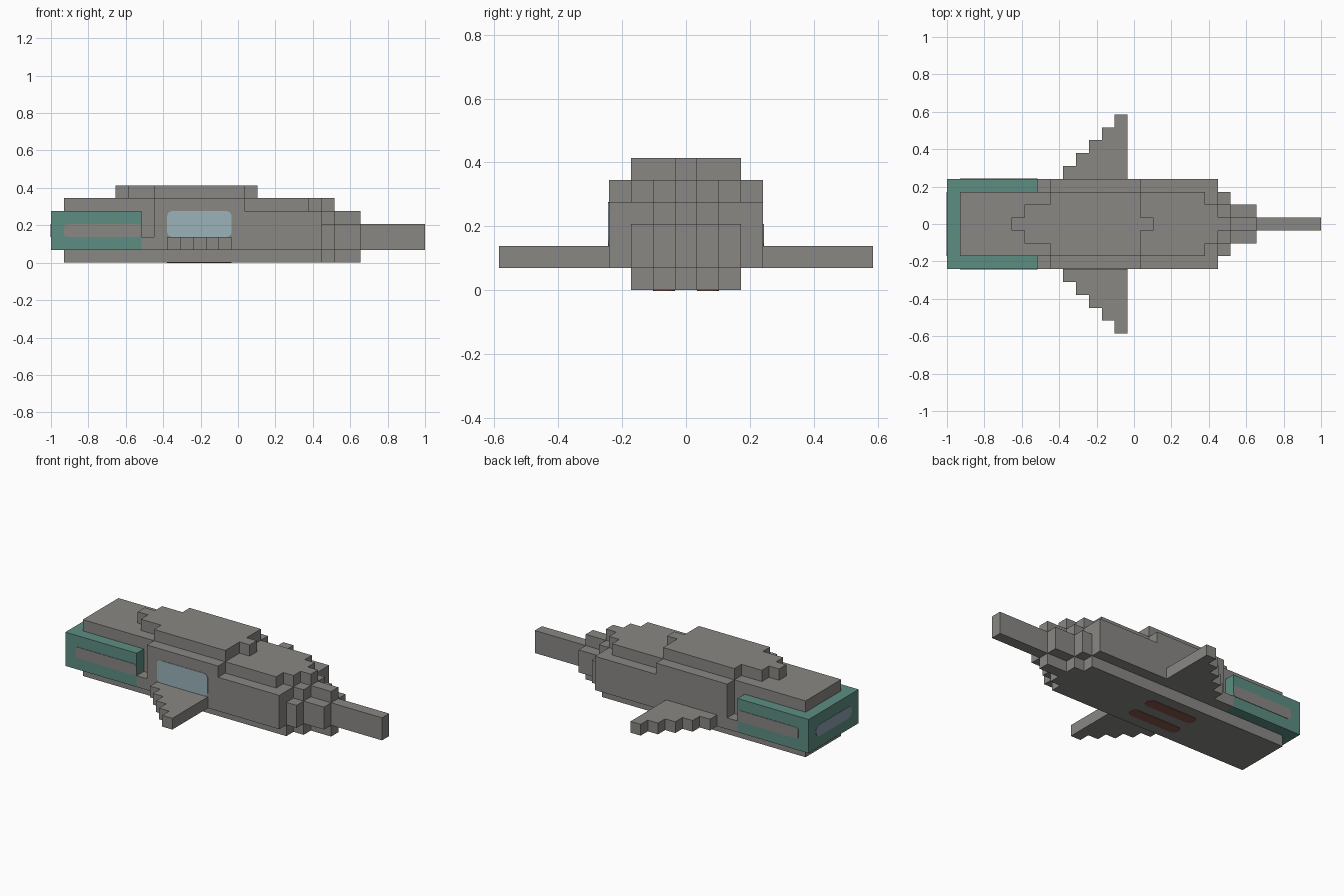
import bpy, bmesh
from math import sin, cos, pi
from mathutils import Vector

U = 2 / 29                      # one block
ORIGIN = Vector((-1, 0, 0))     # tail end of the block grid

if "Cube" in bpy.data.objects:
    bpy.data.objects.remove(bpy.data.objects["Cube"], do_unlink=True)


def material(name, rgb):
    m = bpy.data.materials.new(name)
    m.use_nodes = True
    m.diffuse_color = (*rgb, 1)
    m.node_tree.nodes["Principled BSDF"].inputs["Base Color"].default_value = (*rgb, 1)
    return m


grey = material("hull grey", (0.25, 0.245, 0.23))
green = material("engine green", (0.107, 0.27, 0.223))
glass = material("window blue", (0.32, 0.445, 0.49))
steel = material("exhaust blue grey", (0.26, 0.35, 0.42))
rust = material("vent rust", (0.23, 0.09, 0.065))


def prism(name, points, push, mat):
    """Extrude a flat outline, given in blocks, along a vector."""
    bm = bmesh.new()
    face = bm.faces.new([bm.verts.new(ORIGIN + Vector(p) * U) for p in points])
    out = bmesh.ops.extrude_face_region(bm, geom=[face])
    new = [v for v in out["geom"] if isinstance(v, bmesh.types.BMVert)]
    bmesh.ops.translate(bm, verts=new, vec=Vector(push) * U)
    if len(bm.faces) == len(points) + 1:
        bm.faces.new([v for v in bm.verts if v not in new])
    bmesh.ops.recalc_face_normals(bm, faces=bm.faces)
    mesh = bpy.data.meshes.new(name)
    bm.to_mesh(mesh)
    bm.free()
    mesh.materials.append(mat)
    obj = bpy.data.objects.new(name, mesh)
    bpy.context.collection.objects.link(obj)
    return obj


def layer(name, z0, z1, x, steps, mat=grey):
    """Stepped slab, symmetric in y: steps are (end x, half width)."""
    side = []
    for end, half in steps:
        side += [(x, half), (end, half)]
        x = end
    outline = side + [(a, -b) for a, b in reversed(side)]
    prism(name, [(a, b, z0) for a, b in outline], (0, 0, z1 - z0), mat)


def rounded(a0, a1, b0, b1, r):
    """Rounded rectangle outline in two dimensions."""
    corners = [(a1 - r, b1 - r), (a0 + r, b1 - r), (a0 + r, b0 + r), (a1 - r, b0 + r)]
    return [(a + r * cos(t), b + r * sin(t))
            for i, (a, b) in enumerate(corners)
            for t in [(i + k / 4) * pi / 2 for k in range(5)]]


# Hull layers, bottom to top
layer("keel", 0, 1, 1, [(21, 2.5), (22, 1.5), (24, 0.5)])
nose = [(21, 3.5), (22, 2.5), (24, 1.5), (29, 0.5)]
layer("lower_hull", 1, 2, 7, nose)
layer("middle_hull", 2, 3, 7, [(8, 2.5)] + nose)
layer("upper_hull", 3, 4, 7, [(8, 2.5), (21, 3.5), (22, 1.5), (24, 0.5)])
layer("deck", 4, 5, 1, [(8, 2.5), (15, 3.5), (20, 2.5), (21, 1.5), (22, 0.5)])
layer("roof", 5, 6, 5, [(6, 0.5), (8, 1.5), (15, 2.5), (16, 0.5)])

# Engine block at the tail
layer("engine", 1, 4, 0, [(7, 3.5)], green)

PLATE = 0.04
for side, s in (("left", 1), ("right", -1)):
    # Stepped swept wing
    outline = [(14, 8.5), (14, 3.5)]
    for i in range(5):
        outline += [(9 + i, 3.5 + i), (9 + i, 4.5 + i)]
    prism(side + "_wing", [(x, s * y, 1) for x, y in outline], (0, 0, 1), grey)
    # Engine side stripe
    prism(side + "_engine_stripe", [(a, s * 3.5, b) for a, b in rounded(1, 7, 2, 3, 0.25)],
          (0, s * PLATE, 0), grey)
    # Belly vent
    prism(side + "_belly_vent", [(a, s * b, 0) for a, b in rounded(9, 14, 0.5, 1.5, 0.45)],
          (0, 0, -PLATE), rust)

# Side window and rear exhaust
prism("side_window", [(a, -3.5, b) for a, b in rounded(9, 14, 2, 4, 0.4)],
      (0, -PLATE, 0), glass)
prism("rear_exhaust", [(0, a, b) for a, b in rounded(-2.5, 2.5, 2, 3, 0.45)],
      (-PLATE, 0, 0), steel)
